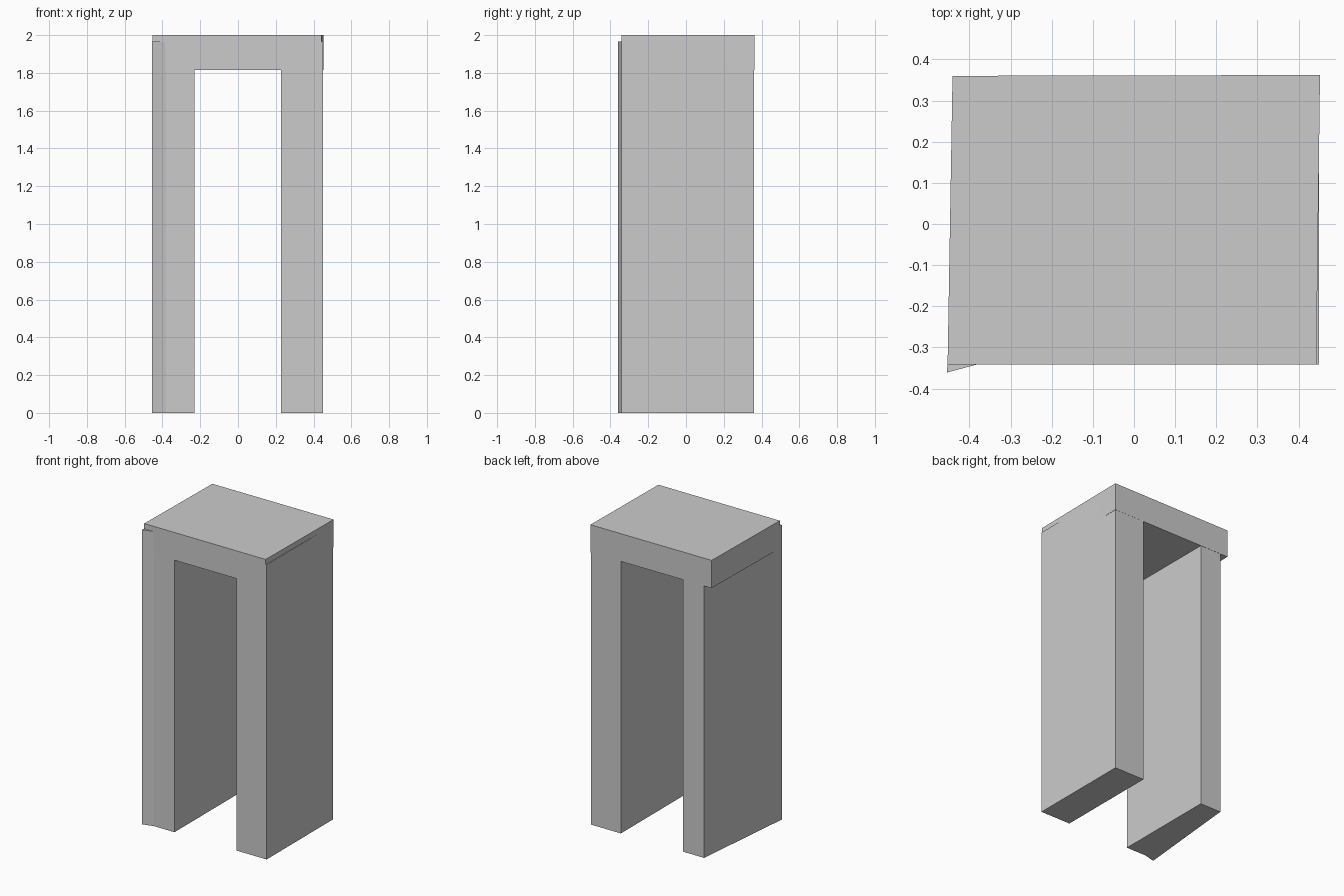
import bpy
import bmesh

if "Cube" in bpy.data.objects:
    bpy.data.objects.remove(bpy.data.objects["Cube"])


def prism(name, outline, z0, z1):
    """Extrude a counter-clockwise xy outline from z0 to z1."""
    bm = bmesh.new()
    base = bm.faces.new([bm.verts.new((x, y, z0)) for x, y in outline])
    top = bmesh.ops.extrude_face_region(bm, geom=[base])
    verts = [v for v in top["geom"] if isinstance(v, bmesh.types.BMVert)]
    bmesh.ops.translate(bm, verts=verts, vec=(0, 0, z1 - z0))
    bmesh.ops.recalc_face_normals(bm, faces=bm.faces)
    mesh = bpy.data.meshes.new(name)
    bm.to_mesh(mesh)
    bm.free()
    obj = bpy.data.objects.new(name, mesh)
    bpy.context.collection.objects.link(obj)
    return obj


# Slightly skewed lintel across the top
prism("lintel", [(-0.453, -0.342), (0.443, -0.342), (0.452, 0.362), (-0.441, 0.36)], 1.815, 2.0)

# Straight right pillar, ending just below the lintel's top
prism("right_pillar", [(0.228, -0.341), (0.45, -0.341), (0.45, 0.361), (0.228, 0.361)], 0, 1.965)

# Left pillar with a slanted outer side and a flared front corner
prism("left_pillar", [(-0.455, -0.361), (-0.38, -0.341), (-0.23, -0.341),
                      (-0.23, 0.359), (-0.385, 0.359)], 0, 1.965)
